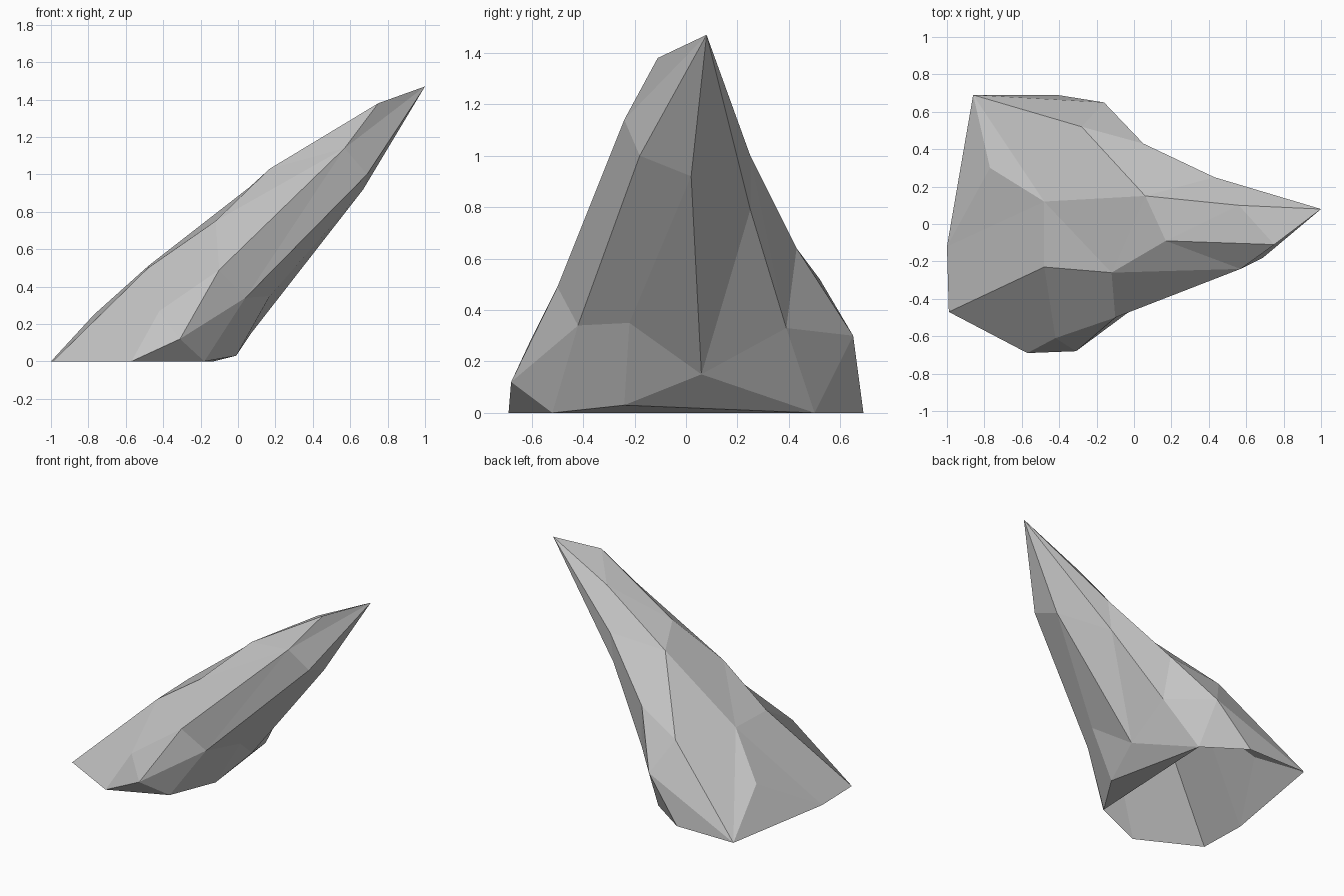
import bpy
import bmesh

default_cube = bpy.data.objects.get("Cube")
if default_cube:
    bpy.data.objects.remove(default_cube, do_unlink=True)

# Corner points of the leaning rock, one group per level
foot = dict(
    a=(-.18, -.52, 0), b=(-.01, -.24, .03), c=(-.13, .5, 0), d=(-.41, .69, 0),
    e=(-.86, .69, 0), f=(-1, -.12, 0), g=(-.99, -.47, 0), h=(-.57, -.69, 0))
lower = dict(
    i=(-.31, -.68, .12), j=(.04, -.42, .34), k=(.17, -.22, .35),
    l=(.07, .06, .15), m=(.08, .39, .33), n=(-.16, .65, .3),
    o=(-.28, .52, .52), p=(-.48, .12, .51), q=(-.48, -.23, .5),
    r=(-.42, -.61, .27), s=(-.77, .3, .25))
middle = dict(
    t=(-.1, -.5, .49), u=(.05, .43, .64), v=(.06, .15, .93),
    w=(-.12, -.26, .75), x=(.17, -.09, 1.03))
upper = dict(
    A=(.57, -.24, 1.14), B=(.69, -.18, 1), D=(.67, .02, .92), E=(.4, .25, .79),
    F=(.43, .25, 1), G=(.56, .1, 1.25), H=(.75, -.11, 1.38), I=(1, .08, 1.47))

bm = bmesh.new()
corner = {}
for level in (foot, lower, middle, upper):
    for key, position in level.items():
        corner[key] = bm.verts.new(position)


def loft(first, second):
    """Join two chains of corners; a repeated corner narrows a quad to a triangle."""
    for step in range(len(first) - 1):
        outline = first[step:step + 2] + second[step:step + 2][::-1]
        keys = list(dict.fromkeys(outline))
        bm.faces.new([corner[key] for key in keys])


# Flared foot, open underneath
loft("haabbcccdeeeeffghh", "iijkllmnnnopsspqri")
# Undercut lip beside the opening
loft("ab", "cc")
# Main shaft
loft("ijjjkllmmmnooppqri", "ttABDDEEFuuuvvwwtt")
# Upper ridge
loft("twxxxvvu", "AAAHGGFF")
loft("vw", "xx")
# Pointed tip
loft("ABDEFGHA", "IIIIIIII")

bmesh.ops.recalc_face_normals(bm, faces=bm.faces)
mesh = bpy.data.meshes.new("rock_spike")
bm.to_mesh(mesh)
bm.free()
rock = bpy.data.objects.new("rock_spike", mesh)
bpy.context.collection.objects.link(rock)

# Plain stone colour
stone = bpy.data.materials.new("stone_grey")
stone.use_nodes = True
grey = (.55, .55, .55, 1)
stone.diffuse_color = grey
shader = next(node for node in stone.node_tree.nodes if node.type == "BSDF_PRINCIPLED")
shader.inputs["Base Color"].default_value = grey
mesh.materials.append(stone)
